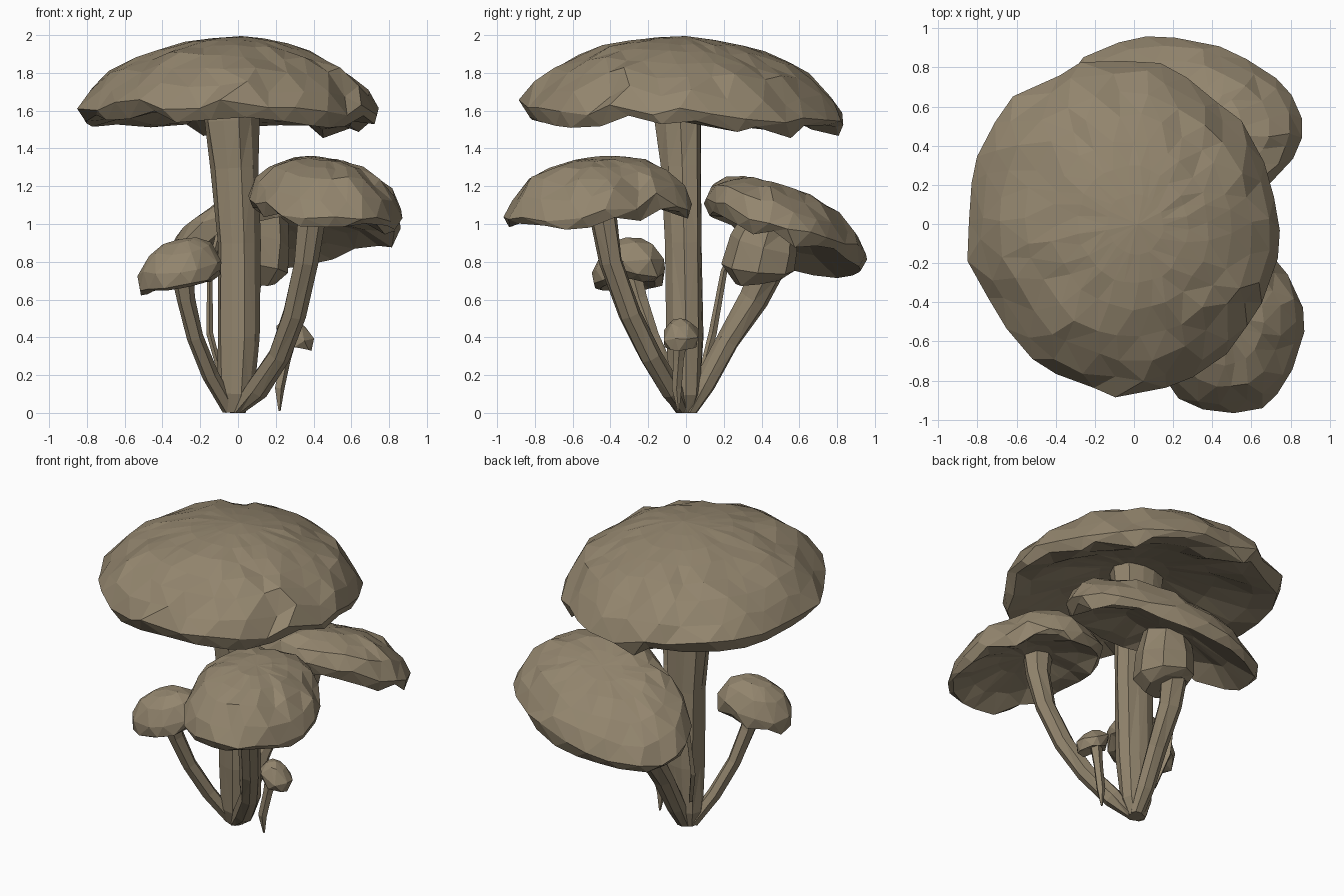
import bpy, bmesh, math, random
from mathutils import Vector

if "Cube" in bpy.data.objects:
    bpy.data.objects.remove(bpy.data.objects["Cube"])

mat = bpy.data.materials.new("dried_mushroom_brown")
mat.diffuse_color = (0.29, 0.235, 0.155, 1)
mat.use_nodes = True
mat.node_tree.nodes["Principled BSDF"].inputs["Base Color"].default_value = mat.diffuse_color


def finish(bm, name):
    bmesh.ops.recalc_face_normals(bm, faces=bm.faces)
    bmesh.ops.triangulate(bm, faces=bm.faces)
    me = bpy.data.meshes.new(name)
    bm.to_mesh(me)
    bm.free()
    me.materials.append(mat)
    ob = bpy.data.objects.new(name, me)
    bpy.context.collection.objects.link(ob)
    return ob


def loft(bm, rings, start, end):
    """Join rings of vertices with quads and close both ends with fans."""
    n = len(rings[0])
    for a, b in zip(rings, rings[1:]):
        for i in range(n):
            j = (i + 1) % n
            bm.faces.new((a[i], a[j], b[j], b[i]))
    for tip, ring in ((start, rings[0]), (end, rings[-1])):
        for i in range(n):
            bm.faces.new((tip, ring[i], ring[(i + 1) % n]))


def cap(name, cx, cy, rx, ry, rot, profile, tilt, jitter, sides, seed, bends=(), crown=(0, 0)):
    """Wrinkled mushroom cap: profile of (radius fraction, z), first and last on the axis.
    Bends of (angle, width, height, stretch) reshape parts of the rim; crown shifts the middle."""
    rnd = random.Random(seed)
    bm = bmesh.new()
    edge = [1 + rnd.uniform(-0.025, 0.025) for _ in range(sides)]
    wave = [rnd.uniform(-1, 1) * jitter for _ in range(sides)]
    c, s = math.cos(rot), math.sin(rot)
    rings = []
    for k, (r, z) in enumerate(profile[1:-1]):
        ring = []
        for i in range(sides):
            a = 2 * math.pi * (i + 0.5 * (k % 2)) / sides
            a += rnd.uniform(-0.25, 0.25) * 2 * math.pi / sides
            f = r * edge[i] * (1 + rnd.uniform(-1, 1) * jitter * 0.5)
            lx, ly = rx * f * math.cos(a), ry * f * math.sin(a)
            x, y = c * lx - s * ly, s * lx + c * ly
            dz = tilt[0] * x / rx + tilt[1] * y / ry
            dz += wave[i] * r ** 3 + rnd.uniform(-0.6, 0.6) * jitter * min(1, r * r * 2)
            stretch, ang0 = 1, math.atan2(y, x)
            for ang, width, height, grow in bends:
                d = math.remainder(ang0 - ang, 2 * math.pi)
                g = math.exp(-(d / width) ** 2)
                dz += height * r ** 3 * g
                stretch += grow * g
            sx, sy = crown[0] * (1 - r), crown[1] * (1 - r)
            ring.append(bm.verts.new((cx + x * stretch + sx, cy + y * stretch + sy, z + dz)))
        rings.append(ring)
    tx, ty = cx + crown[0], cy + crown[1]
    loft(bm, rings, bm.verts.new((tx, ty, profile[0][1])),
         bm.verts.new((tx, ty, profile[-1][1])))
    return finish(bm, name)


def stem(name, path, sides=8, seed=1):
    """Fibrous stem through points of (x, y, z, radius)."""
    rnd = random.Random(seed)
    bm = bmesh.new()
    pts = [Vector(p[:3]) for p in path]
    groove = [rnd.uniform(0.85, 1.13) for _ in range(sides)]
    rings = []
    for k, p in enumerate(pts):
        d = (pts[min(k + 1, len(pts) - 1)] - pts[max(k - 1, 0)]).normalized()
        u = Vector((0, 1, 0)).cross(d).normalized()
        v = d.cross(u)
        ring = []
        for i in range(sides):
            a = 2 * math.pi * i / sides
            q = p + (u * math.cos(a) + v * math.sin(a)) * path[k][3] * groove[i] * rnd.uniform(0.94, 1.06)
            q.z = max(q.z, 0)
            ring.append(bm.verts.new(q))
        rings.append(ring)
    loft(bm, rings, bm.verts.new(pts[0]), bm.verts.new(pts[-1]))
    return finish(bm, name)


# Large top cap and its stem
cap("main_cap", -0.06, -0.02, 0.81, 0.85, 0,
    [(0, 1.995), (0.18, 1.98), (0.35, 1.955), (0.5, 1.92), (0.66, 1.87), (0.8, 1.8),
     (0.92, 1.705), (1.0, 1.605), (0.95, 1.54), (0.8, 1.565), (0.55, 1.63), (0.25, 1.69), (0, 1.71)],
    (-0.01, -0.04), 0.035, 28, 4,
    [(0.95, 0.5, -0.03, 0), (-0.9, 0.4, -0.05, 0), (2.35, 0.4, -0.02, 0.05), (-2.5, 0.4, 0, -0.07)],
    (0.08, 0.02))
stem("main_stem", [(-0.02, 0, 0, 0.05), (-0.01, 0, 0.1, 0.09), (0, 0, 0.4, 0.105),
                   (0, -0.01, 0.9, 0.105), (-0.02, -0.02, 1.3, 0.115),
                   (-0.04, -0.03, 1.55, 0.135), (-0.04, -0.03, 1.72, 0.15)], 10, 2)

# Front right mushroom
cap("front_right_cap", 0.46, -0.465, 0.41, 0.51, 0.1,
    [(0, 1.345), (0.25, 1.345), (0.5, 1.32), (0.72, 1.265), (0.9, 1.18), (1.0, 1.09),
     (0.94, 1.04), (0.7, 1.08), (0.35, 1.13), (0, 1.14)],
    (-0.05, 0.03), 0.035, 20, 7, [(0.85, 0.4, 0.06, -0.14), (-1.7, 0.6, -0.02, 0.02)])
stem("front_right_stem", [(0.0, -0.02, 0.0, 0.04), (0.1, -0.08, 0.12, 0.065), (0.22, -0.19, 0.3, 0.065),
                          (0.3, -0.3, 0.52, 0.065), (0.36, -0.4, 0.8, 0.068),
                          (0.39, -0.44, 1.03, 0.08), (0.4, -0.44, 1.2, 0.1)], 7, 3)

# Back mushroom with a wide tilted cap and a flared collar
cap("back_cap", 0.25, 0.53, 0.62, 0.42, -0.18,
    [(0, 1.18), (0.25, 1.18), (0.5, 1.165), (0.72, 1.125), (0.9, 1.06), (1.0, 0.97),
     (0.94, 0.9), (0.7, 0.95), (0.35, 1.0), (0, 1.0)],
    (0.08, -0.135), 0.03, 22, 11,
    [(2.95, 0.5, -0.08, 0.05), (-0.1, 0.5, -0.06, 0), (-2.3, 0.4, 0, -0.12), (0.8, 0.4, 0.03, -0.04)])
stem("back_stem", [(0, 0.02, 0.0, 0.04), (0.0, 0.1, 0.15, 0.055), (0.01, 0.22, 0.38, 0.06),
                   (0.03, 0.36, 0.6, 0.07), (0.06, 0.43, 0.75, 0.08)], 7, 5)
stem("back_collar", [(0.06, 0.39, 0.7, 0.13), (0.07, 0.38, 0.77, 0.19),
                     (0.09, 0.41, 0.9, 0.18), (0.11, 0.45, 1.03, 0.14)], 8, 6)
stem("back_fibre", [(-0.09, 0.08, 0.2, 0.015), (-0.15, 0.14, 0.42, 0.02),
                    (-0.15, 0.2, 0.75, 0.016), (-0.1, 0.3, 0.95, 0.02)], 4, 8)

# Small left mushroom
cap("left_cap", -0.31, -0.31, 0.22, 0.19, 0,
    [(0, 0.92), (0.4, 0.91), (0.75, 0.86), (1.0, 0.76), (0.97, 0.69), (0.75, 0.67), (0.3, 0.7), (0, 0.7)],
    (0.045, 0.02), 0.025, 12, 9, [(0.75, 0.5, 0, 0.22)])
stem("left_stem", [(-0.05, 0, 0.02, 0.04), (-0.15, -0.09, 0.2, 0.045), (-0.23, -0.18, 0.4, 0.045),
                   (-0.28, -0.25, 0.6, 0.05), (-0.3, -0.29, 0.75, 0.06)], 6, 10)

# Tiny right mushroom with a pointed root
cap("tiny_cap", 0.3, -0.03, 0.105, 0.1, 0,
    [(0, 0.5), (0.55, 0.48), (1.0, 0.42), (0.85, 0.36), (0.3, 0.38), (0, 0.38)],
    (-0.04, 0), 0.015, 8, 12)
stem("tiny_stem", [(0.22, -0.04, 0.01, 0.006), (0.22, -0.05, 0.13, 0.028),
                   (0.25, -0.04, 0.28, 0.03), (0.28, -0.03, 0.42, 0.04)], 5, 13)
